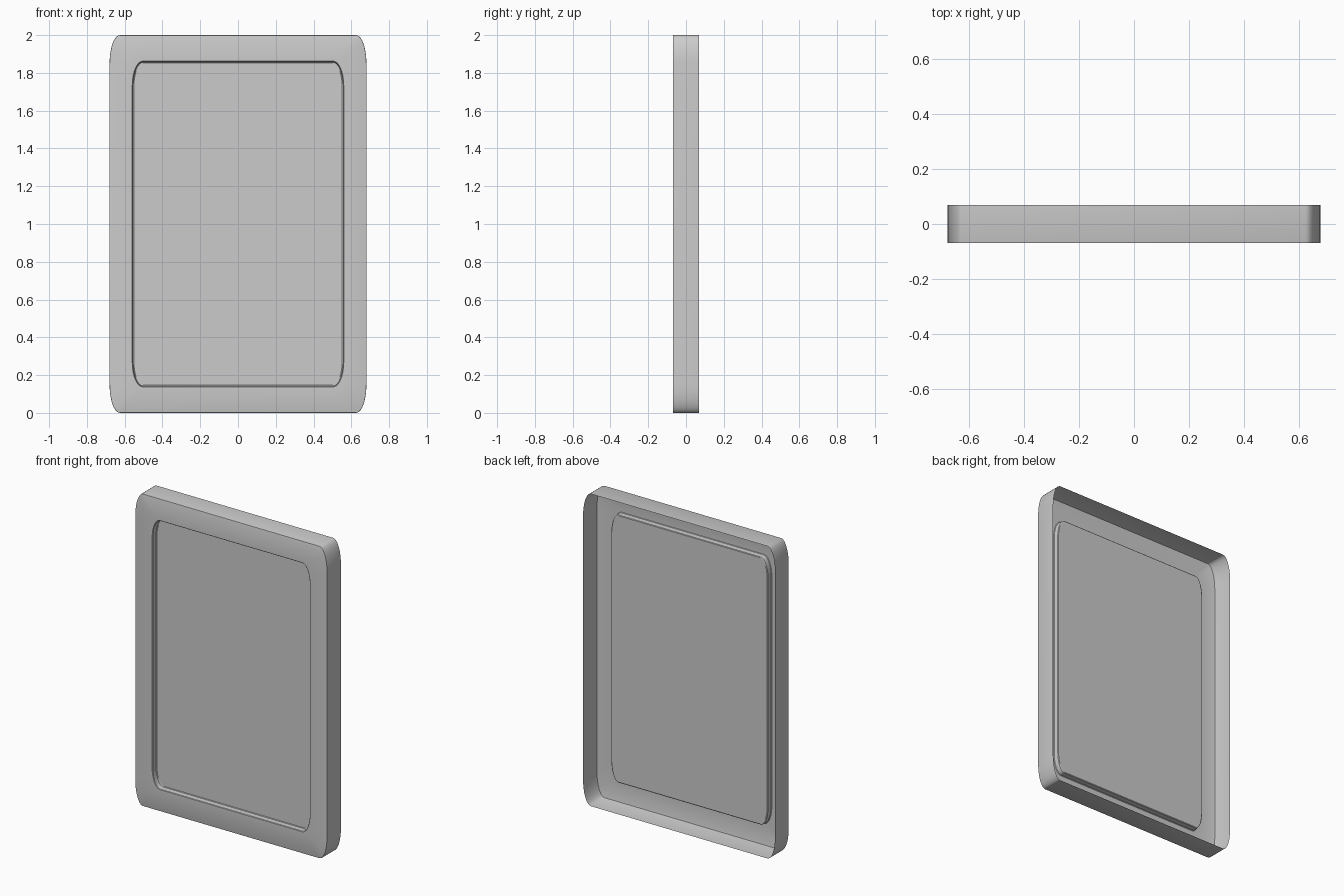
import bpy, bmesh, math

if "Cube" in bpy.data.objects:
    bpy.data.objects.remove(bpy.data.objects["Cube"])

SEG = 10  # steps per rounded corner


def ring(bm, hx, hz, rx, rz, y):
    """Rounded rectangle loop with elliptical corners, centred on z = 1."""
    verts = []
    for q, (sx, sz) in enumerate([(1, 1), (-1, 1), (-1, -1), (1, -1)]):
        for i in range(SEG + 1):
            a = (q + i / SEG) * math.pi / 2
            verts.append(bm.verts.new((sx * (hx - rx) + rx * math.cos(a), y,
                                       1 + sz * (hz - rz) + rz * math.sin(a))))
    return verts


# Open-backed tray: side wall, front frame, recessed panel
bm = bmesh.new()
profile = [
    (0.680, 1.000, 0.055, 0.150, 0.070),    # open back rim
    (0.680, 1.000, 0.055, 0.150, -0.066),   # side wall
    (0.679, 0.999, 0.054, 0.149, -0.069),   # softened front edge
    (0.676, 0.996, 0.051, 0.146, -0.070),
    (0.560, 0.862, 0.055, 0.130, -0.070),   # frame inner edge
    (0.557, 0.859, 0.053, 0.128, -0.067),
    (0.555, 0.857, 0.052, 0.127, -0.038),   # recess wall
    (0.551, 0.853, 0.050, 0.124, -0.035),
]
rings = [ring(bm, *p) for p in profile]
for a, b in zip(rings, rings[1:]):
    n = len(a)
    for i in range(n):
        j = (i + 1) % n
        bm.faces.new((a[i], a[j], b[j], b[i]))
bm.faces.new(rings[-1])
bmesh.ops.recalc_face_normals(bm, faces=bm.faces)

# Front frame must face -y
bm.faces.ensure_lookup_table()
if bm.faces[-1].normal.y > 0:
    bmesh.ops.reverse_faces(bm, faces=bm.faces)

mesh = bpy.data.meshes.new("framed_panel")
bm.to_mesh(mesh)
bm.free()
panel = bpy.data.objects.new("framed_panel", mesh)
bpy.context.collection.objects.link(panel)
bpy.context.view_layer.objects.active = panel
panel.select_set(True)
bpy.ops.object.shade_smooth_by_angle(angle=math.radians(30))
